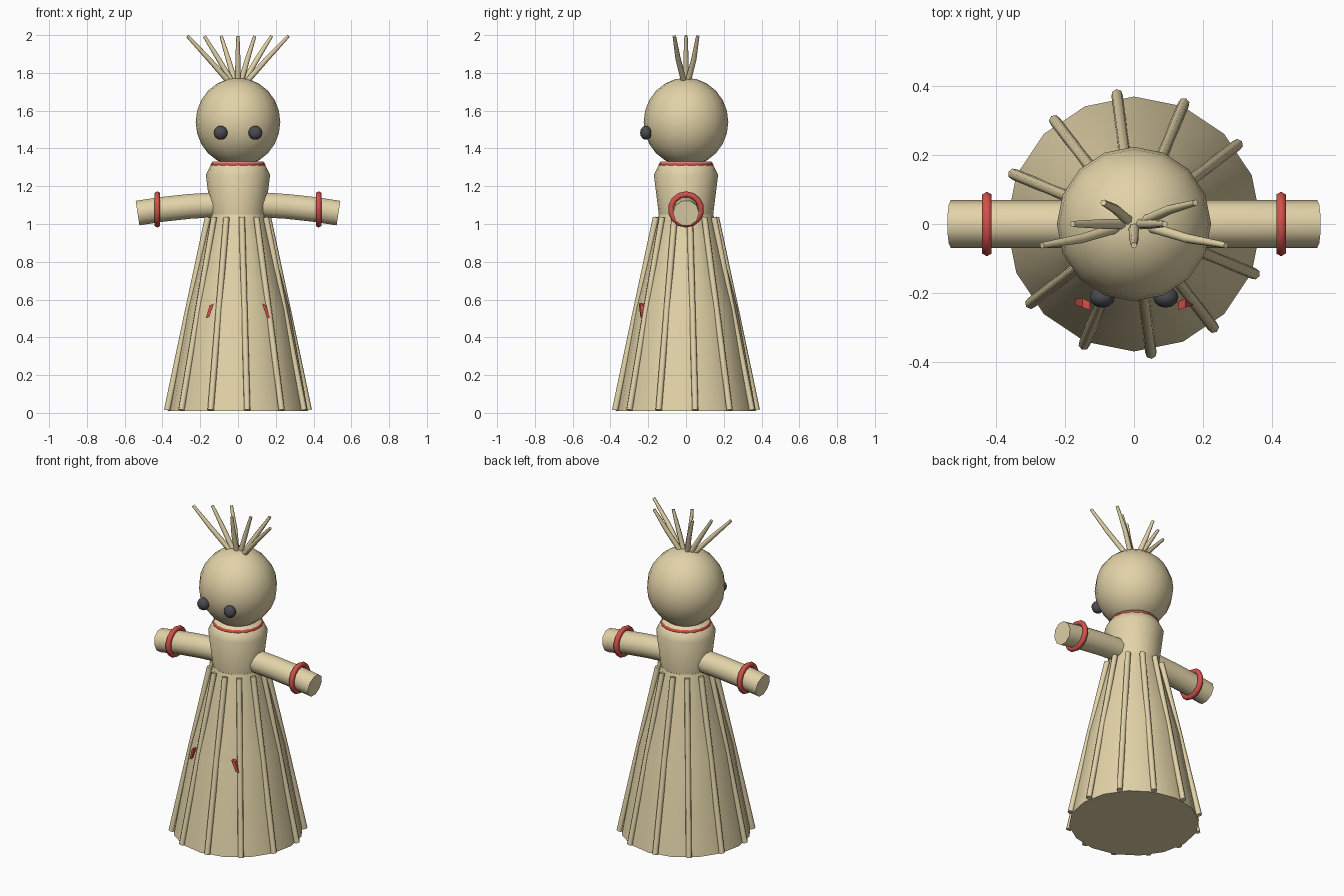
import bpy, bmesh, math
from mathutils import Vector

if "Cube" in bpy.data.objects:
    bpy.data.objects.remove(bpy.data.objects["Cube"])


def material(name, rgb):
    m = bpy.data.materials.new(name)
    m.diffuse_color = (*rgb, 1)
    m.use_nodes = True
    m.node_tree.nodes["Principled BSDF"].inputs["Base Color"].default_value = m.diffuse_color
    return m


STRAW = material("straw", (0.76, 0.65, 0.39))
RED = material("red_cord", (0.66, 0.08, 0.07))
DARK = material("dark_bead", (0.07, 0.07, 0.08))


def finish(ob, name, mat, angle=40):
    ob.name = name
    ob.data.materials.append(mat)
    bpy.ops.object.select_all(action='DESELECT')
    ob.select_set(True)
    bpy.context.view_layer.objects.active = ob
    bpy.ops.object.shade_smooth_by_angle(angle=math.radians(angle))
    return ob


def from_bmesh(bm, name, mat, angle=40):
    bmesh.ops.recalc_face_normals(bm, faces=bm.faces)
    me = bpy.data.meshes.new(name)
    bm.to_mesh(me)
    bm.free()
    ob = bpy.data.objects.new(name, me)
    bpy.context.collection.objects.link(ob)
    return finish(ob, name, mat, angle)


def tube(name, points, radii, sides, mat, side_hint=(0, 0, 1), square_ends=False):
    """Capped round tube through a few points."""
    pts = [Vector(p) for p in points]
    bm = bmesh.new()
    rings = []
    for i, p in enumerate(pts):
        t = (pts[min(i + 1, len(pts) - 1)] - pts[max(i - 1, 0)]).normalized()
        if square_ends:
            t = Vector((0, 0, 1))
        u = t.cross(Vector(side_hint)).normalized()
        v = t.cross(u)
        rings.append([bm.verts.new(p + radii[i] * (u * math.cos(a) + v * math.sin(a)))
                      for a in (math.tau * k / sides for k in range(sides))])
    for a, b in zip(rings, rings[1:]):
        for k in range(sides):
            j = (k + 1) % sides
            bm.faces.new((a[k], a[j], b[j], b[k]))
    bm.faces.new(rings[0])
    bm.faces.new(rings[-1])
    return from_bmesh(bm, name, mat, 65)


# Skirt and torso: 16-sided turned shapes
def turned(name, profile):
    return tube(name, [(0, 0, z) for r, z in profile], [r for r, z in profile],
                16, STRAW, (1, 0, 0), True)


turned("skirt", ((0.37, 0.01), (0.272, 0.55), (0.145, 1.05)))
turned("torso", ((0.14, 1.02), (0.17, 1.26), (0.135, 1.33)))

# Head
bpy.ops.mesh.primitive_uv_sphere_add(segments=16, ring_count=12, radius=1, location=(0, 0, 1.54))
bpy.context.object.scale = (0.224, 0.224, 0.234)
finish(bpy.context.object, "head", STRAW)

# Neck cord
bpy.ops.mesh.primitive_torus_add(major_segments=20, minor_segments=8, major_radius=0.13,
                                 minor_radius=0.015, location=(0, 0, 1.313))
finish(bpy.context.object, "neck_cord", RED, 80)

# Arms: one gently drooping bundle through the torso
arm_pts = [(x, 0, 1.104 - 0.046 * (x / 0.53) ** 2)
           for x in (-0.532, -0.4, -0.26, -0.13, 0, 0.13, 0.26, 0.4, 0.532)]
tube("arms", arm_pts, [0.069] * len(arm_pts), 10, STRAW)

for s, side in ((-1, "left"), (1, "right")):
    # Wrist cord
    bpy.ops.mesh.primitive_torus_add(major_segments=14, minor_segments=6, major_radius=0.08,
                                     minor_radius=0.016, location=(s * 0.427, 0, 1.077),
                                     rotation=(0, math.pi / 2, 0))
    finish(bpy.context.object, side + "_wrist_cord", RED, 80)

    # Eye bead
    bpy.ops.mesh.primitive_uv_sphere_add(segments=12, ring_count=8, radius=1,
                                         location=(s * 0.092, -0.212, 1.483))
    bpy.context.object.scale = (0.037, 0.031, 0.037)
    finish(bpy.context.object, side + "_eye", DARK, 80)

    # Small red patch half sunk into the skirt
    bm = bmesh.new()
    for x, z in ((0.128, 0.578), (0.15, 0.57), (0.171, 0.5), (0.152, 0.508)):
        bm.verts.new((s * x, -0.25 + 0.35 * (x - 0.128), z))
        bm.verts.new((s * x, -0.21, z))
    bmesh.ops.convex_hull(bm, input=bm.verts)
    from_bmesh(bm, side + "_patch", RED, 20)

# Loose straws down the skirt
for i in range(12):
    a = math.radians(7.5 + 30 * i)
    c, s = math.cos(a), math.sin(a)
    path = [(r * c, r * s, z) for r, z in ((0.16, 1.035), (0.269, 0.53), (0.378, 0.015))]
    tube(f"skirt_straw_{i + 1}", path, [0.017, 0.017, 0.017], 7, STRAW, (-s, c, 0))

# Hair tuft fanning from the crown
for i in range(7):
    x, y = (i - 3) * 0.089, (-0.062, 0, 0.062)[i % 3]
    path = [(kx * x, ky * y, z) for kx, ky, z in
            ((0.15, 0.12, 1.745), (0.58, 0.68, 1.875), (1, 1, 1.995))]
    tube(f"hair_straw_{i + 1}", path, [0.016, 0.014, 0.009], 7, STRAW, (0, 1, 0))
